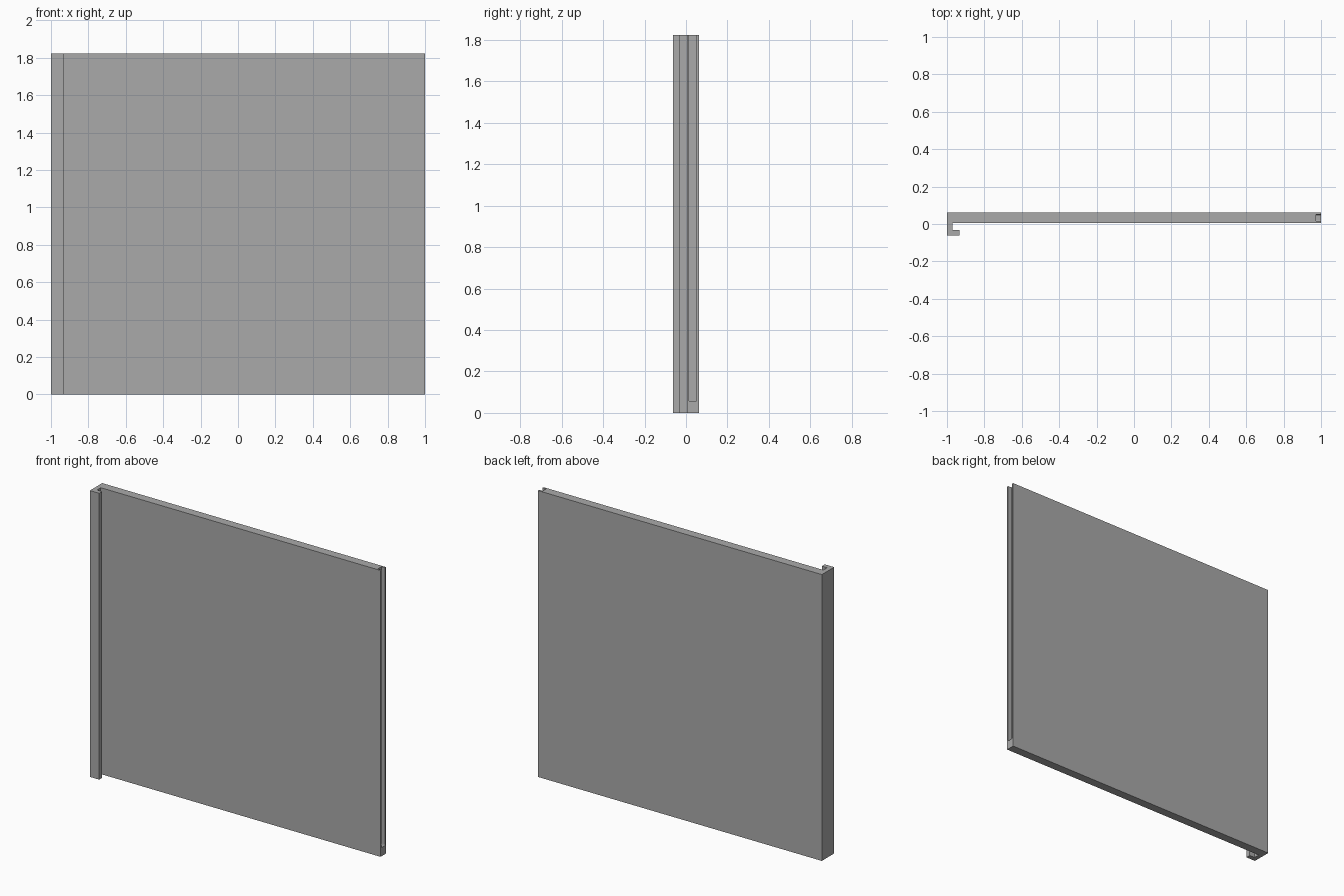
import bpy, bmesh, math
from mathutils import Vector

if "Cube" in bpy.data.objects:
    bpy.data.objects.remove(bpy.data.objects["Cube"])

H = 1.823          # panel height


def prism(name, points, direction):
    """Extrude a closed outline of 3D points along a direction."""
    bm = bmesh.new()
    face = bm.faces.new([bm.verts.new(p) for p in points])
    ext = bmesh.ops.extrude_face_region(bm, geom=[face])
    verts = [v for v in ext["geom"] if isinstance(v, bmesh.types.BMVert)]
    bmesh.ops.translate(bm, verts=verts, vec=Vector(direction))
    bmesh.ops.recalc_face_normals(bm, faces=bm.faces)
    mesh = bpy.data.meshes.new(name)
    bm.to_mesh(mesh)
    bm.free()
    obj = bpy.data.objects.new(name, mesh)
    bpy.context.collection.objects.link(obj)
    return obj


grey = bpy.data.materials.new("panel grey")
grey.diffuse_color = (0.4, 0.4, 0.4, 1)
grey.use_nodes = True
grey.node_tree.nodes["Principled BSDF"].inputs["Base Color"].default_value = grey.diffuse_color

# panel with the hooked lip along its left edge
outline = [(-1, -0.062), (-0.934, -0.062), (-0.934, -0.032), (-0.971, -0.032),
           (-0.971, 0.006), (1, 0.006), (1, 0.062), (-1, 0.062)]
panel = prism("hooked_panel", [(x, y, 0) for x, y in outline], (0, 0, H))
panel.data.materials.append(grey)

# groove in the right edge: open at the top, rounded corners at the bottom
y0, y1, z0, r = 0.015, 0.051, 0.055, 0.006
groove = [(y0, H + 0.1)]
for cy, start in ((y0 + r, 180), (y1 - r, 270)):
    for i in range(5):
        a = math.radians(start + i * 22.5)
        groove.append((cy + r * math.cos(a), z0 + r + r * math.sin(a)))
groove.append((y1, H + 0.1))
cutter = prism("groove_cutter", [(0.974, y, z) for y, z in groove], (0.1, 0, 0))
cutter.data.materials.append(grey)
cutter.hide_render = True
cutter.hide_set(True)

cut = panel.modifiers.new("groove", "BOOLEAN")
cut.operation = "DIFFERENCE"
cut.solver = "EXACT"
cut.object = cutter
